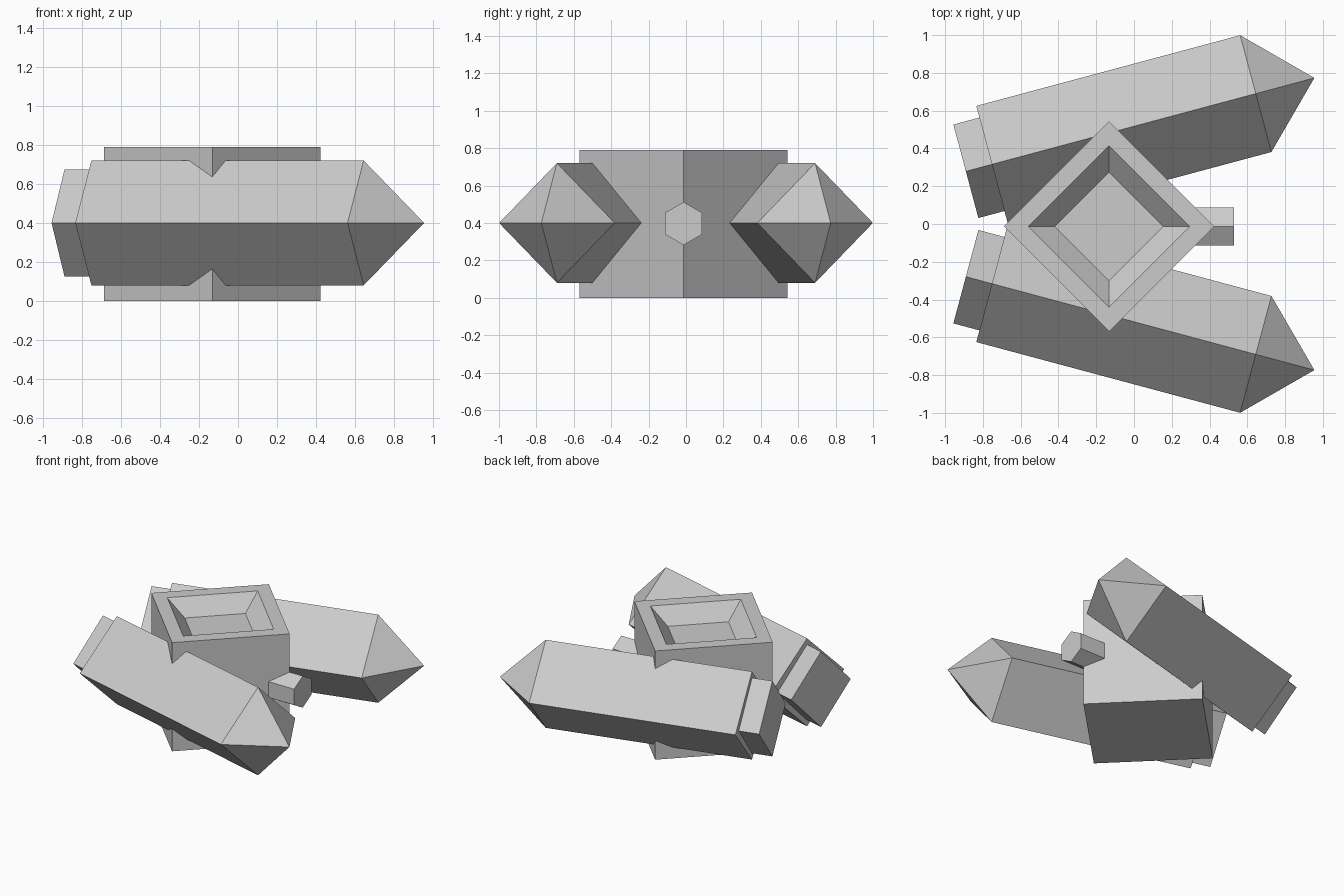
import bpy, bmesh
from math import cos, sin, pi, radians
from mathutils import Matrix

if "Cube" in bpy.data.objects:
    bpy.data.objects.remove(bpy.data.objects["Cube"])


def loft(name, sides, rings, matrix):
    """Closed loft along local z; each ring is (z, radius_x, radius_y), zero radius = point."""
    bm = bmesh.new()
    loops = []
    for z, rx, ry in rings:
        if rx == 0:
            loops.append([bm.verts.new((0, 0, z))])
        else:
            loops.append([bm.verts.new((rx * cos(2 * pi * i / sides),
                                        ry * sin(2 * pi * i / sides), z))
                          for i in range(sides)])
    for a, b in zip(loops, loops[1:]):
        for i in range(sides):
            j = (i + 1) % sides
            if len(b) == 1:
                bm.faces.new((a[i], a[j], b[0]))
            else:
                bm.faces.new((a[i], a[j], b[j], b[i]))
    for end in (loops[0], loops[-1]):
        if len(end) > 1:
            bm.faces.new(end)
    bmesh.ops.recalc_face_normals(bm, faces=bm.faces)
    mesh = bpy.data.meshes.new(name)
    bm.to_mesh(mesh)
    bm.free()
    obj = bpy.data.objects.new(name, mesh)
    obj.matrix_world = matrix
    bpy.context.collection.objects.link(obj)
    return obj


along_x = Matrix.Rotation(pi / 2, 4, 'Y')

# central hull: square block with a sloped recess in its top
loft("central_hull", 4,
     [(0, 0.556, 0.556), (0.79, 0.556, 0.556), (0.79, 0.428, 0.428), (0.68, 0.287, 0.287)],
     Matrix.Translation((-0.132, -0.013, 0)))

# hexagonal barrel at the front of the hull
loft("barrel", 6, [(0.1, 0.115, 0.115), (0.53, 0.115, 0.115)],
     Matrix.Translation((0, -0.013, 0.397)) @ along_x)

# splayed side pods with pointed noses and rear nozzles
for side, s in (("left", 1), ("right", -1)):
    place = (Matrix.Translation((-0.752, s * 0.316, 0.4))
             @ Matrix.Rotation(s * radians(15), 4, 'Z') @ along_x)
    loft(side + "_pod", 4, [(0, 0.32, 0.32), (1.446, 0.32, 0.32), (1.767, 0, 0)], place)
    loft(side + "_nozzle", 4, [(-0.143, 0.274, 0.256), (0.02, 0.274, 0.256)], place)
